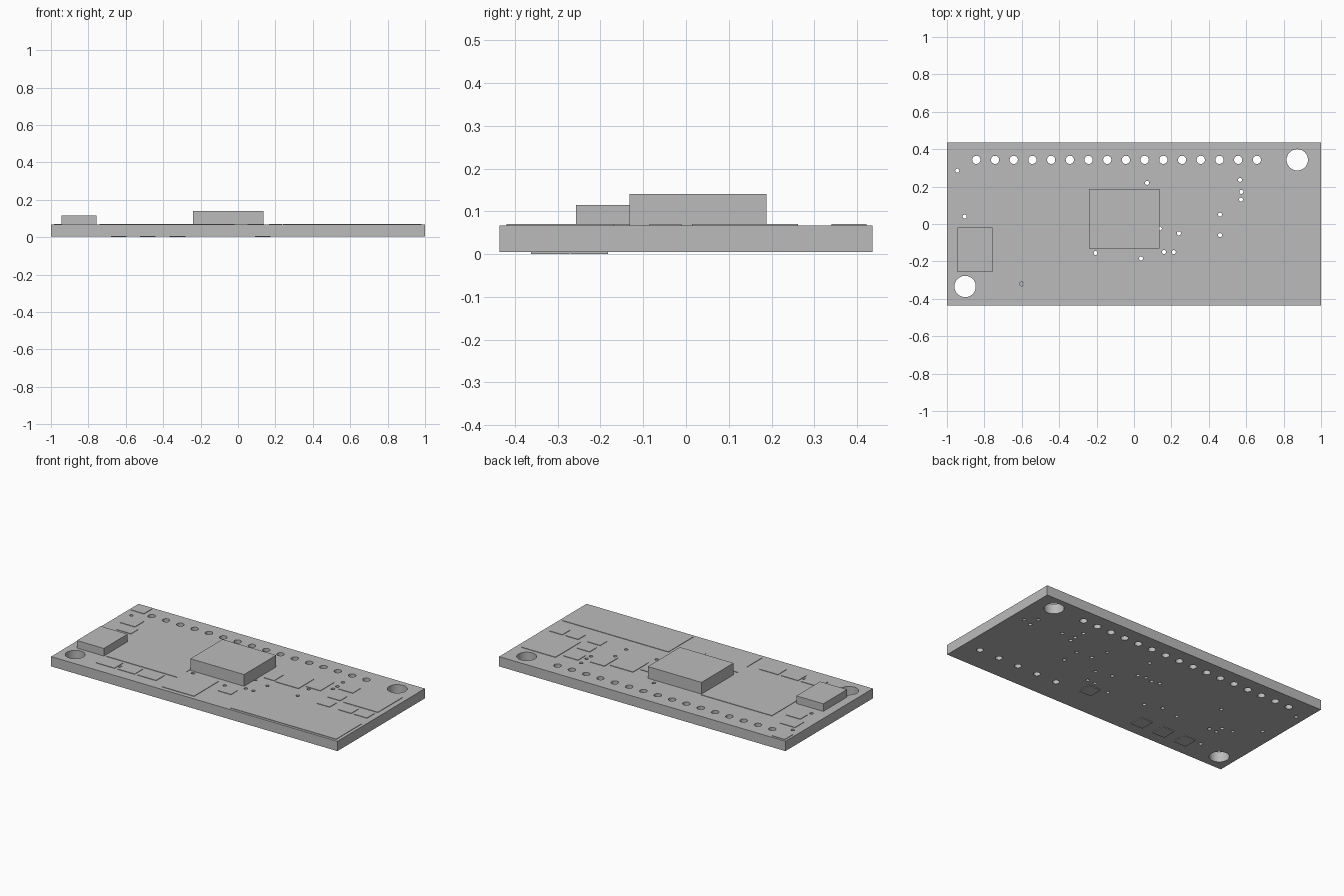
import bpy
import math

default_cube = bpy.data.objects.get("Cube")
if default_cube:
    bpy.data.objects.remove(default_cube, do_unlink=True)

BOARD_BOTTOM, BOARD_TOP = 0.005, 0.067
PAD = 0.003
HALF_X, HALF_Y = 1.0, 0.436

grey = bpy.data.materials.new("plain_grey")
grey_colour = (0.5, 0.5, 0.5, 1.0)
grey.diffuse_color = grey_colour
grey.use_nodes = True
grey.node_tree.nodes["Principled BSDF"].inputs["Base Color"].default_value = grey_colour


def box(name, left, right, front, back, bottom, top):
    """Axis-aligned block given by its limits."""
    bpy.ops.mesh.primitive_cube_add(size=1)
    block = bpy.context.object
    block.name = name
    block.location = ((left + right) / 2, (front + back) / 2, (bottom + top) / 2)
    block.scale = (right - left, back - front, top - bottom)
    bpy.ops.object.transform_apply(location=True, rotation=False, scale=True)
    block.data.materials.append(grey)
    return block


def outline(curve, points):
    """Closed flat outline; an inner outline becomes a hole."""
    spline = curve.splines.new("POLY")
    spline.points.add(len(points) - 1)
    for point, (x, y) in zip(spline.points, points):
        point.co = (x, y, 0, 1)
    spline.use_cyclic_u = True


def hole(curve, x, y, radius, sides):
    angles = [math.tau * i / sides for i in range(sides)]
    outline(curve, [(x + radius * math.cos(a), y + radius * math.sin(a)) for a in angles])


# Circuit board: a rectangle pierced by round holes
curve = bpy.data.curves.new("circuit_board", "CURVE")
curve.dimensions = "2D"
curve.fill_mode = "BOTH"
curve.extrude = (BOARD_TOP - BOARD_BOTTOM) / 2
outline(curve, [(-HALF_X, -HALF_Y), (HALF_X, -HALF_Y), (HALF_X, HALF_Y), (-HALF_X, HALF_Y)])

# Mounting holes in opposite corners
for x, y in [(0.873, 0.343), (-0.903, -0.334)]:
    hole(curve, x, y, 0.057, 40)

# Pin row along the back and the second row under the front connector
for i in range(16):
    hole(curve, -0.843 + 0.1 * i, 0.343, 0.022, 24)
for i in range(5):
    hole(curve, 0.336 + 0.139 * i, -0.28, 0.02, 24)

# Small vias
open_vias = [(-.945, .285), (-.905, .04), (-.73, -.29), (.07, .22), (.567, .236),
             (.574, .172), (.572, .13), (.46, .05), (.24, -.05), (.138, -.025),
             (.16, -.15), (.213, -.15), (.037, -.185), (-.205, -.155)]
covered_vias = [(.92, .14), (.86, .19), (.86, .12), (.66, .16), (.33, .16),
                (.36, .06), (.46, -.06), (.03, .07), (-.02, .08), (-.07, .07),
                (-.12, .08), (-.43, -.14), (-.31, -.12), (-.57, .08),
                (-.66, -.13), (-.71, -.13), (-.71, -.08), (-.78, -.07), (-.6, -.32)]
for x, y in open_vias + covered_vias:
    hole(curve, x, y, 0.011, 14)

board = bpy.data.objects.new("circuit_board", curve)
board.location.z = (BOARD_BOTTOM + BOARD_TOP) / 2
bpy.context.collection.objects.link(board)
bpy.ops.object.select_all(action="DESELECT")
board.select_set(True)
bpy.context.view_layer.objects.active = board
bpy.ops.object.convert(target="MESH")
board = bpy.context.object
board.data.materials.clear()
board.data.materials.append(grey)
bpy.ops.object.shade_smooth_by_angle(angle=math.radians(35))

# Raised chips
box("main_chip", -.24, .135, -.132, .188, BOARD_TOP, .141)
box("small_chip", -.945, -.757, -.257, -.02, BOARD_TOP, .115)

# Thin component plates on the top: left, right, front, back
top_plates = {
    "corner_plate": (-.985, -.895, .34, .422),
    "left_plate": (-.94, -.835, .165, .255),
    "left_small_plate": (-.9, -.8, .075, .145),
    "large_left_plate": (-.74, -.245, -.255, .2),
    "front_plate_a": (-.74, -.61, -.36, -.275),
    "front_plate_b": (-.59, -.47, -.36, -.275),
    "front_plate_c": (-.45, -.32, -.36, -.275),
    "front_square_plate": (-.245, -.02, -.41, -.168),
    "front_small_plate": (.05, .14, -.27, -.2),
    "connector_plate": (.24, .98, -.42, -.168),
    "middle_narrow_plate": (.165, .235, .025, .12),
    "middle_plate": (.25, .41, .018, .172),
    "middle_right_plate": (.43, .53, .065, .2),
    "back_small_plate": (.6, .7, .145, .22),
    "pair_plate_a": (.61, .7, .02, .09),
    "pair_plate_b": (.61, .7, -.085, -.015),
    "right_plate_a": (.76, .85, -.085, -.01),
    "right_plate_b": (.87, .96, -.085, -.01),
    "large_right_plate": (.728, .967, .014, .262),
}
for name, limits in top_plates.items():
    box(name, *limits, BOARD_TOP, BOARD_TOP + PAD)

# Thin plates underneath
for i, left in enumerate([-.68, -.525, -.365]):
    box(f"underside_plate_{i + 1}", left, left + .085, -.362, -.273, 0, BOARD_BOTTOM)
box("underside_plate_4", .09, .175, -.27, -.183, 0, BOARD_BOTTOM)
